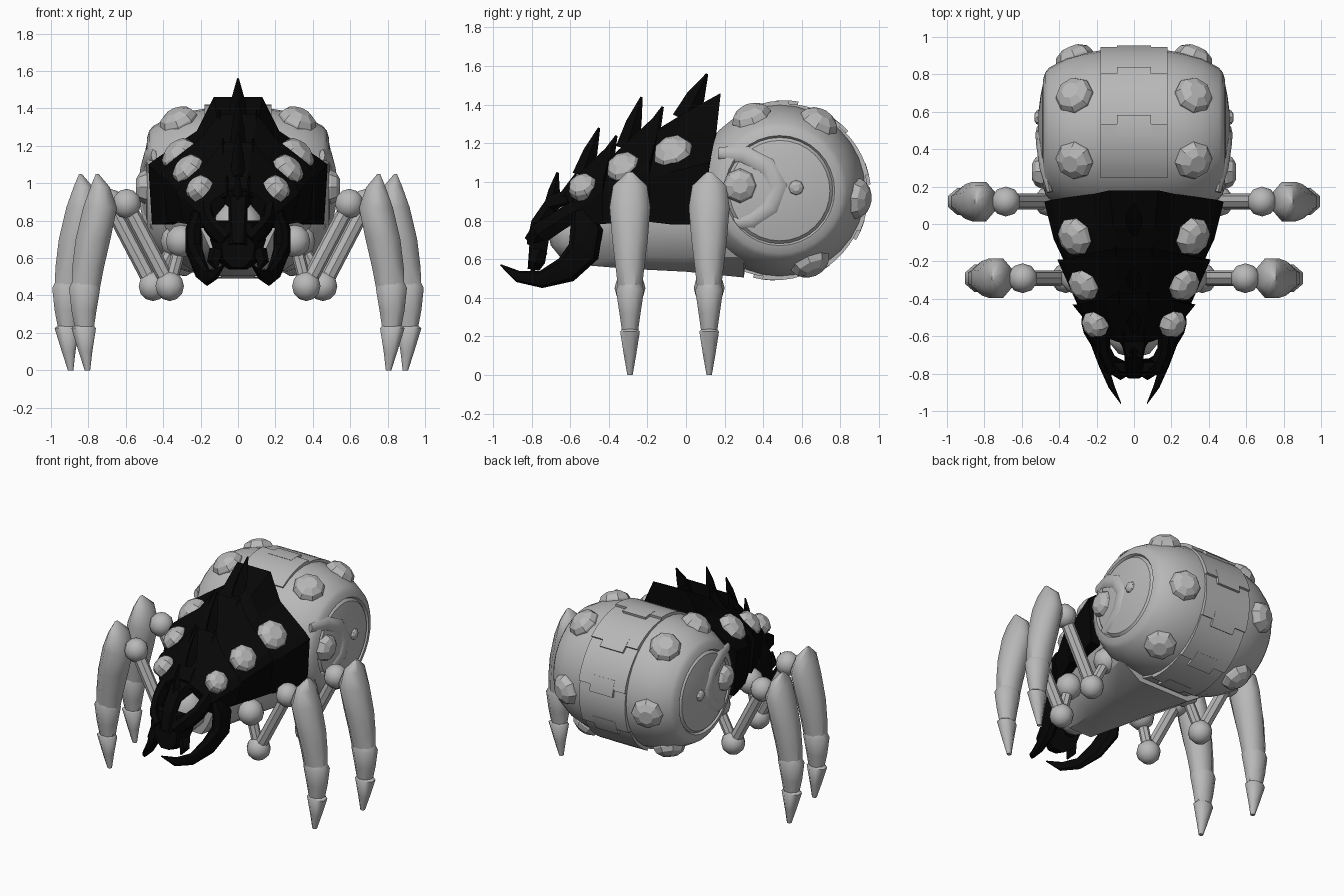
import bpy, bmesh
from math import sin, cos, pi, radians
from mathutils import Vector


def material(name, v):
    m = bpy.data.materials.new(name)
    m.diffuse_color = (v, v, v, 1)
    return m


GREY = material("pale grey shell", 0.48)
BLACK = material("black armour", 0.002)


def finish(bm, name, mat, smooth=30, mirror=False):
    bmesh.ops.remove_doubles(bm, verts=bm.verts, dist=0.0005)
    bmesh.ops.recalc_face_normals(bm, faces=bm.faces)
    me = bpy.data.meshes.new(name)
    bm.to_mesh(me)
    bm.free()
    me.materials.append(mat)
    if smooth:
        me.shade_smooth()
        me.set_sharp_from_angle(angle=radians(smooth))
    ob = bpy.data.objects.new(name, me)
    bpy.context.collection.objects.link(ob)
    if mirror:
        ob.modifiers.new("mirror", 'MIRROR').use_mirror_merge = False
    return ob


def loft(name, rings, mat, smooth=30, mirror=False):
    """Skin equal-length closed rings of points and cap both ends."""
    bm = bmesh.new()
    rows = [[bm.verts.new(p) for p in r] for r in rings]
    n = len(rows[0])
    for a, b in zip(rows, rows[1:]):
        for i in range(n):
            bm.faces.new((a[i], a[(i + 1) % n], b[(i + 1) % n], b[i]))
    bm.faces.new(rows[0])
    bm.faces.new(rows[-1])
    return finish(bm, name, mat, smooth, mirror)


def tube(name, path, radii, mat, sides=8, flat=1.0, smooth=30, mirror=True):
    """Tapered tube along a path; flat squashes it sideways."""
    pts = [Vector(p) for p in path]
    rings = []
    for i, p in enumerate(pts):
        t = (pts[min(i + 1, len(pts) - 1)] - pts[max(i - 1, 0)]).normalized()
        ref = Vector((1, 0, 0)) if abs(t.x) < 0.8 else Vector((0, 1, 0))
        u = (ref - t * ref.dot(t)).normalized()
        v = t.cross(u)
        rings.append([p + radii[i] * (u * cos(k * 2 * pi / sides) * flat + v * sin(k * 2 * pi / sides))
                      for k in range(sides)])
    return loft(name, rings, mat, smooth, mirror)


def ball(name, c, r, mat, scale=(1, 1, 1), mirror=True):
    bm = bmesh.new()
    bmesh.ops.create_uvsphere(bm, u_segments=10, v_segments=6, radius=r)
    bmesh.ops.scale(bm, vec=scale, verts=bm.verts)
    bmesh.ops.translate(bm, vec=c, verts=bm.verts)
    return finish(bm, name, mat, 40, mirror)


def stud(name, c, normal, r):
    """Faceted eight-sided dome."""
    n, c = Vector(normal).normalized(), Vector(c)
    path = [c + n * r * h for h in (-0.4, 0.15, 0.45, 0.68)]
    return tube(name, path, [r, r, r * 0.85, r * 0.45], GREY, 8, smooth=0)


# Abdomen: barrel turned around the x axis, with domed sides and a stepped rim
CY, CZ = 0.485, 0.955
half = [(0.515, 0.0), (0.513, 0.10), (0.50, 0.20), (0.488, 0.26), (0.472, 0.275), (0.487, 0.285),
        (0.475, 0.325), (0.455, 0.35), (0.36, 0.403), (0.27, 0.428), (0.18, 0.443)]
profile = [(-x, r) for x, r in half] + [(x, r) for x, r in reversed(half)]
rings = [[(x, CY + max(r, 0.0002) * cos(2 * pi * k / 32), CZ + max(r, 0.0002) * sin(2 * pi * k / 32))
          for k in range(32)] for x, r in profile]
loft("abdomen", rings, GREY)


# Overlapping plates with a centre tab around the abdomen
def plate(name, a0, a1, w, r0, r1):
    rings = []
    for k in range(7):
        f = k / 6
        a = radians(a0 + (a1 - a0) * f)
        r = r0 + (r1 - r0) * f
        rings.append([(x, CY + q * cos(a), CZ + q * sin(a))
                      for x, q in ((-w, 0.42), (-w, r), (w, r), (w, 0.42))])
    loft(name, rings, GREY)


for i in range(7):
    a = 122 - i * 37
    plate("abdomen_plate", a, a - 38, 0.18, 0.452, 0.468)
    plate("abdomen_plate_tab", a - 30, a - 44, 0.09, 0.466, 0.471)

# Abdomen studs
for deg in (111, 60, -6, -67):
    a = radians(deg)
    stud("abdomen_stud", (0.315, CY + 0.395 * cos(a), CZ + 0.395 * sin(a)),
         (0.42, cos(a), sin(a)), 0.105)

# Side hub with its curled ridge
stud("side_hub", (0.485, 0.28, 0.98), (1, 0, 0), 0.09)
stud("side_knob", (0.505, 0.57, 0.97), (1, 0, 0), 0.04)
tube("curled_ridge", [(0.45, 0.17, 1.15), (0.48, 0.30, 1.14), (0.495, 0.42, 1.08), (0.50, 0.48, 0.98),
                      (0.495, 0.44, 0.87), (0.485, 0.34, 0.80), (0.455, 0.2, 0.78)],
     [0.03, 0.05, 0.055, 0.055, 0.055, 0.045, 0.03], GREY, 8, 0.5, 50)


# Thorax trough and armour segments: half sections completed by reflection
def sections(name, halves, mat, smooth=0):
    loft(name, [h + [(-x, y, z) for x, y, z in reversed(h)] for h in halves], mat, smooth)


sections("thorax", [
    [(0.40, 0.35, 0.95), (0.42, 0.33, 0.78), (0.36, 0.30, 0.61), (0.20, 0.30, 0.505)],
    [(0.36, 0.0, 0.95), (0.37, 0.0, 0.78), (0.29, 0.0, 0.61), (0.16, 0.0, 0.535)],
    [(0.28, -0.3, 0.92), (0.28, -0.3, 0.78), (0.22, -0.3, 0.62), (0.12, -0.3, 0.55)],
    [(0.19, -0.56, 0.83), (0.20, -0.56, 0.76), (0.15, -0.56, 0.65), (0.09, -0.54, 0.57)]], GREY, 35)

sections("rear_armour", [
    [(0.13, 0.18, 1.46), (0.22, 0.16, 1.28), (0.44, 0.13, 1.13), (0.48, 0.12, 1.10), (0.46, 0.12, 0.78)],
    [(0.11, -0.02, 1.35), (0.20, -0.05, 1.24), (0.40, -0.08, 1.09), (0.43, -0.08, 1.05), (0.41, -0.08, 0.78)],
    [(0.08, -0.20, 1.24), (0.18, -0.22, 1.20), (0.33, -0.25, 1.05), (0.35, -0.25, 1.0), (0.33, -0.25, 0.80)]], BLACK)
sections("middle_armour", [
    [(0.10, -0.13, 1.37), (0.20, -0.15, 1.24), (0.38, -0.19, 1.10), (0.41, -0.19, 1.05), (0.38, -0.19, 0.80)],
    [(0.07, -0.42, 1.10), (0.15, -0.44, 1.08), (0.27, -0.46, 0.97), (0.29, -0.46, 0.93), (0.26, -0.46, 0.78)]], BLACK)
sections("front_armour", [
    [(0.08, -0.37, 1.22), (0.16, -0.40, 1.12), (0.30, -0.43, 1.0), (0.33, -0.43, 0.95), (0.29, -0.43, 0.80)],
    [(0.04, -0.63, 0.97), (0.09, -0.63, 0.94), (0.17, -0.60, 0.88), (0.20, -0.59, 0.84), (0.20, -0.57, 0.76)]], BLACK)

# Swept-back spines down the middle and smaller ones beside them
for base, tip, r in (((0, -0.01, 1.32), (0, 0.11, 1.56), 0.065), ((0, -0.31, 1.17), (0, -0.23, 1.44), 0.055),
                     ((0, -0.54, 1.03), (0, -0.45, 1.28), 0.05), ((0, -0.70, 0.86), (0, -0.665, 1.05), 0.04)):
    mid = [(a + b) / 2 for a, b in zip(base, tip)]
    tube("spine", [base, mid, tip], [r, r * 0.75, 0.006], BLACK, 4, 0.8, 0, False)
for x, y, z in ((0.10, -0.17, 1.27), (0.08, -0.41, 1.12), (0.06, -0.62, 0.92)):
    tube("side_spine", [(x, y, z), (x, y + 0.05, z + 0.12)], [0.04, 0.006], BLACK, 4, 0.7, 0)

# Armour studs
for c, r in (((0.31, -0.065, 1.145), 0.105), ((0.265, -0.32, 1.07), 0.092), ((0.21, -0.535, 0.975), 0.075)):
    stud("armour_stud", c, (0.62, -0.3, 0.6), r)

# Head: pale core seen through the eye gaps, black nose ridge, cheeks and mouth plate
ball("head_core", (0, -0.59, 0.75), 0.15, GREY, (0.95, 0.85, 1.05), False)
sections("nose_ridge", [
    [(0.07, -0.58, 0.97), (0.08, -0.58, 0.90), (0.04, -0.56, 0.88)],
    [(0.04, -0.71, 0.93), (0.05, -0.71, 0.87), (0.03, -0.68, 0.84)],
    [(0.035, -0.80, 0.80), (0.05, -0.78, 0.77), (0.03, -0.75, 0.75)],
    [(0.03, -0.825, 0.68), (0.05, -0.81, 0.67), (0.03, -0.76, 0.66)]], BLACK)
tube("cheek", [(0.17, -0.56, 0.86), (0.16, -0.67, 0.79), (0.12, -0.75, 0.74), (0.06, -0.785, 0.69)],
     [0.06, 0.06, 0.065, 0.06], BLACK, 6, 0.6, 0)
sections("mouth_plate", [
    [(0.12, -0.74, 0.80), (0.15, -0.71, 0.70), (0.11, -0.73, 0.58), (0.05, -0.76, 0.54)],
    [(0.07, -0.79, 0.79), (0.09, -0.81, 0.69), (0.08, -0.815, 0.60), (0.03, -0.82, 0.55)]], BLACK)
tube("lower_fang", [(0.11, -0.76, 0.64), (0.13, -0.78, 0.58), (0.11, -0.80, 0.53)],
     [0.045, 0.035, 0.005], BLACK, 5, 1, 0)

# Curved mandibles
tube("mandible", [(0.21, -0.53, 0.85), (0.235, -0.515, 0.75), (0.235, -0.53, 0.64), (0.20, -0.62, 0.545),
                  (0.165, -0.75, 0.495), (0.12, -0.87, 0.51), (0.07, -0.96, 0.57)],
     [0.06, 0.085, 0.085, 0.07, 0.045, 0.03, 0.004], BLACK, 8, 0.55)


# Legs: jointed struts and three armoured sections each
def leg_part(name, rows, dx, y):
    """Rows hold height, inner x, outer x and half depth."""
    rings = []
    for z, x0, x1, d in rows:
        ang = [(k + 0.5) * pi / 4 for k in range(8)]
        rings.append([((x0 + x1) / 2 + dx + (x1 - x0) * 0.53 * cos(a), y + d * 1.06 * sin(a), z)
                      for a in ang])
    loft(name, rings, GREY, 50, True)


for side, y, dx in (("rear", 0.12, 0.0), ("front", -0.29, -0.09)):
    hip = (0.33 + dx * 0.3, y, 0.69)
    knee = (0.455 + dx, y, 0.45)
    top = (0.685 + dx, y, 0.89)
    for c, r in ((hip, 0.088), (knee, 0.08), (top, 0.08)):
        ball(side + "_leg_joint", c, r, GREY)
    tube(side + "_inner_strut", [hip, knee], [0.035, 0.035], GREY)
    tube(side + "_outer_strut", [knee, top], [0.042, 0.042], GREY)
    leg_part(side + "_thigh", [(1.05, 0.835, 0.85, 0.015), (0.98, 0.775, 0.88, 0.09),
                               (0.87, 0.735, 0.92, 0.108), (0.70, 0.77, 0.96, 0.094),
                               (0.55, 0.805, 0.978, 0.075), (0.42, 0.83, 0.982, 0.06)], dx, y)
    leg_part(side + "_shin", [(0.49, 0.84, 0.97, 0.05), (0.44, 0.825, 0.995, 0.074),
                              (0.32, 0.845, 0.982, 0.056), (0.21, 0.862, 0.96, 0.04)], dx, y)
    leg_part(side + "_foot", [(0.25, 0.87, 0.95, 0.03), (0.225, 0.848, 0.982, 0.052),
                              (0.10, 0.868, 0.943, 0.032), (0, 0.88, 0.91, 0.014)], dx, y)
